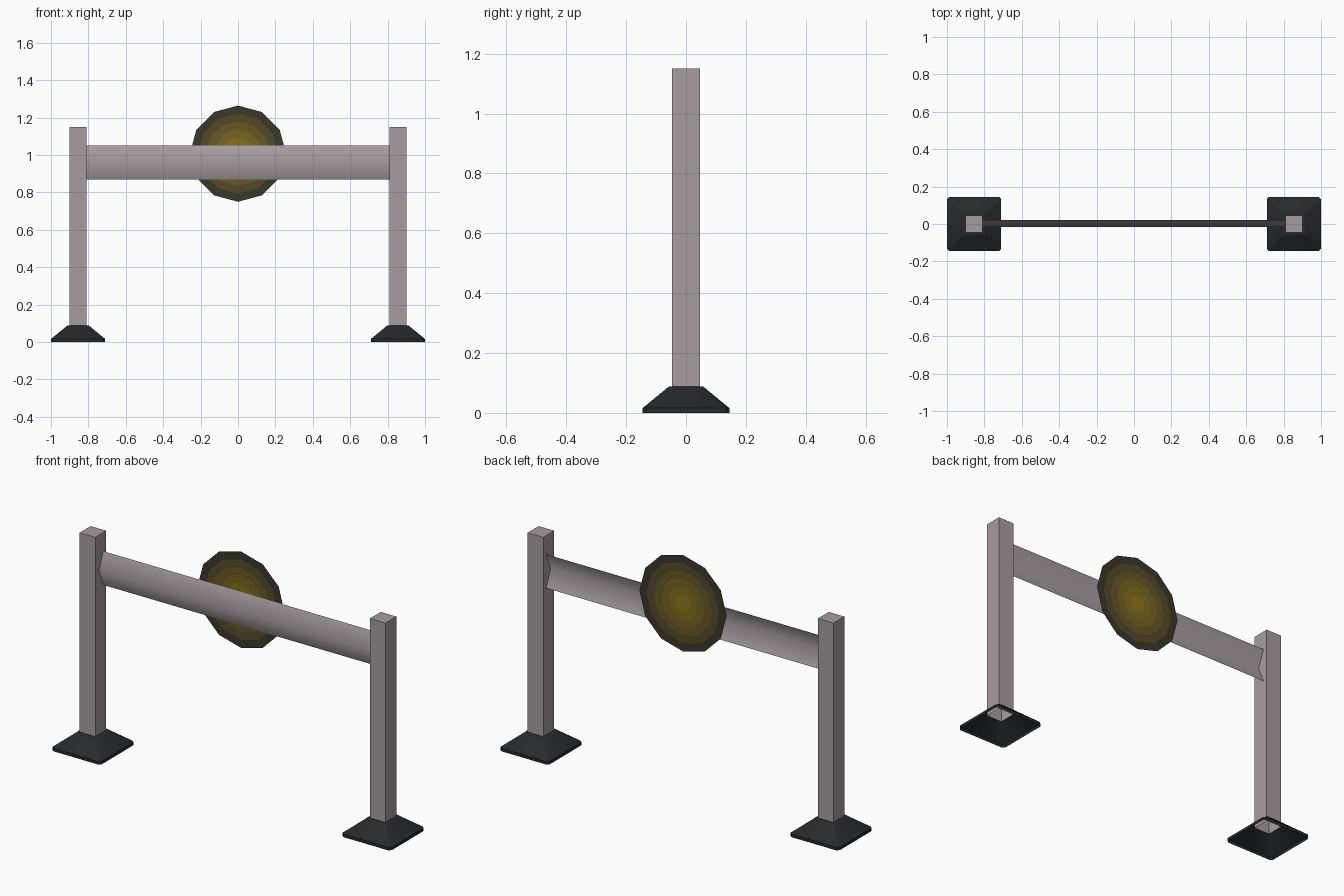
import bpy, bmesh, math

if "Cube" in bpy.data.objects:
    bpy.data.objects.remove(bpy.data.objects["Cube"])

POST_X = 0.855


def material(name, rgb):
    m = bpy.data.materials.new(name)
    m.diffuse_color = (*rgb, 1)
    m.use_nodes = True
    m.node_tree.nodes["Principled BSDF"].inputs["Base Color"].default_value = m.diffuse_color
    return m


STEEL = material("pale_steel", (0.38, 0.34, 0.355))
RUBBER = material("black_rubber", (0.02, 0.023, 0.025))


def finish(bm, name, mats, smooth=None):
    me = bpy.data.meshes.new(name)
    bm.to_mesh(me)
    bm.free()
    ob = bpy.data.objects.new(name, me)
    bpy.context.collection.objects.link(ob)
    for m in mats:
        me.materials.append(m)
    if smooth:
        bpy.ops.object.select_all(action='DESELECT')
        ob.select_set(True)
        bpy.context.view_layer.objects.active = ob
        bpy.ops.object.shade_smooth_by_angle(angle=math.radians(smooth))
    return ob


def square_ring(cx, hx, hy, z, c):
    """Square outline with clipped corners (plain square when c is 0)."""
    if c == 0:
        pts = [(hx, -hy), (hx, hy), (-hx, hy), (-hx, -hy)]
    else:
        pts = [(hx - c, -hy), (hx, -hy + c), (hx, hy - c), (hx - c, hy),
               (-hx + c, hy), (-hx, hy - c), (-hx, -hy + c), (-hx + c, -hy)]
    return [(cx + x, y, z) for x, y in pts]


def loft(bm, rings, cap_top=False):
    loops = [[bm.verts.new(p) for p in r] for r in rings]
    for a, b in zip(loops, loops[1:]):
        n = len(a)
        for i in range(n):
            j = (i + 1) % n
            bm.faces.new((a[i], a[j], b[j], b[i]))
    if cap_top:
        bm.faces.new(loops[-1])


for side, sx in (("left", -1), ("right", 1)):
    cx = sx * POST_X
    # Upright post, open where it sits in the foot
    bm = bmesh.new()
    loft(bm, [square_ring(cx, 0.046, 0.046, z, 0) for z in (0.07, 1.15)], cap_top=True)
    finish(bm, side + "_post", [STEEL], 30)

    # Hollow sloped foot with a rim and an opening for the post
    bm = bmesh.new()
    profile = [(0.145, 0, 0.012), (0.145, 0.016, 0.012), (0.068, 0.079, 0.008),
               (0.058, 0.088, 0.007), (0.046, 0.088, 0.004)]
    loft(bm, [square_ring(cx, h, h, z, c) for h, z, c in profile])
    finish(bm, side + "_foot", [RUBBER], 35)

# Folded sheet rail, crease towards the front
bm = bmesh.new()
section = [(0.022, 0.87), (-0.016, 0.96), (0.022, 1.05)]
ends = [[bm.verts.new((x, y, z)) for y, z in section] for x in (-0.812, 0.812)]
for i in range(2):
    bm.faces.new((ends[0][i], ends[1][i], ends[1][i + 1], ends[0][i + 1]))
finish(bm, "rail", [STEEL], 60)

# Flat twelve-sided reflector disc, fading from amber to black
bm = bmesh.new()
SIDES, RINGS, R = 12, 6, 0.257
centre = bm.verts.new((0, 0.025, 1.007))
prev = None
for k in range(1, RINGS + 1):
    r = R * k / RINGS
    ring = [bm.verts.new((r * math.sin(2 * math.pi * i / SIDES), 0.025,
                          1.007 + r * math.cos(2 * math.pi * i / SIDES)))
            for i in range(SIDES)]
    for i in range(SIDES):
        j = (i + 1) % SIDES
        f = bm.faces.new((centre, ring[i], ring[j]) if prev is None
                         else (prev[i], ring[i], ring[j], prev[j]))
        f.material_index = k - 1
    prev = ring
amber, dark = (0.30, 0.20, 0.008), (0.02, 0.023, 0.025)
fades = []
for k in range(RINGS):
    t = (k + 0.5) / RINGS
    fades.append(material("reflector_%d" % k, [a + (d - a) * t for a, d in zip(amber, dark)]))
finish(bm, "reflector_disc", fades)
